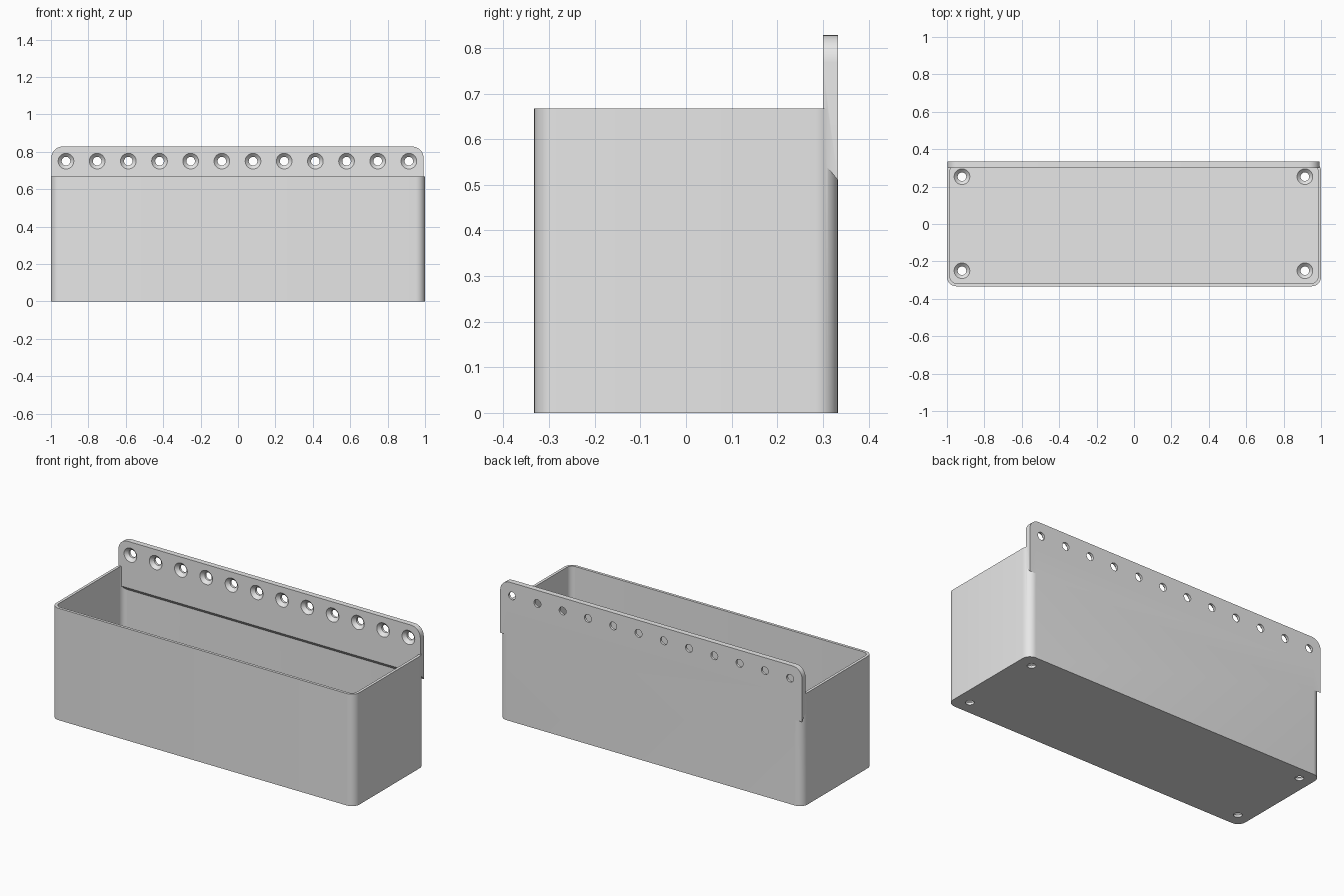
import bpy, bmesh, math
from mathutils import Matrix

cube = bpy.data.objects.get("Cube")
if cube:
    bpy.data.objects.remove(cube, do_unlink=True)

# Main sizes
HALF_X, HALF_Y, HEIGHT = 1.0, 0.333, 0.667
WALL, FLOOR, RADIUS = 0.0165, 0.033, 0.05
PLATE_FRONT, PLATE_TOP = 0.30, 0.828
PLATE_LOW, PLATE_LOW_FRONT = 0.51, 0.55
SHIFT = -0.003          # plate and screw holes sit slightly off centre

grey = bpy.data.materials.new("grey_plastic")
grey.use_nodes = True
grey.diffuse_color = (0.8, 0.8, 0.8, 1)
grey.node_tree.nodes["Principled BSDF"].inputs["Base Color"].default_value = (0.8, 0.8, 0.8, 1)


def make_object(name, bm):
    bmesh.ops.recalc_face_normals(bm, faces=bm.faces)
    mesh = bpy.data.meshes.new(name)
    bm.to_mesh(mesh)
    bm.free()
    mesh.materials.append(grey)
    obj = bpy.data.objects.new(name, mesh)
    bpy.context.collection.objects.link(obj)
    return obj


def outline(x0, x1, y0, y1, radii, steps=8):
    """Rectangle outline with a radius per corner, from upper right, anticlockwise."""
    points = []
    corners = [(x1, y1, -1, -1), (x0, y1, 1, -1), (x0, y0, 1, 1), (x1, y0, -1, 1)]
    for i, ((x, y, sx, sy), r) in enumerate(zip(corners, radii)):
        if r == 0:
            points.append((x, y))
            continue
        for k in range(steps + 1):
            a = math.pi / 2 * (i + k / steps)
            points.append((x + sx * r + r * math.cos(a), y + sy * r + r * math.sin(a)))
    return points


def prism(points, to_3d, offset):
    bm = bmesh.new()
    face = bm.faces.new([bm.verts.new(to_3d(u, v)) for u, v in points])
    result = bmesh.ops.extrude_face_region(bm, geom=[face])
    verts = [g for g in result["geom"] if isinstance(g, bmesh.types.BMVert)]
    bmesh.ops.translate(bm, verts=verts, vec=offset)
    return bm


def combine(target, other, operation):
    mod = target.modifiers.new(operation.lower(), 'BOOLEAN')
    mod.operation, mod.solver, mod.object = operation, 'EXACT', other
    bpy.context.view_layer.objects.active = target
    bpy.ops.object.modifier_apply(modifier=mod.name)
    bpy.data.objects.remove(other, do_unlink=True)


# Open box with rounded upright corners
box = make_object("storage_bin", prism(
    outline(-HALF_X, HALF_X, -HALF_Y, HALF_Y, [RADIUS] * 4),
    lambda u, v: (u, v, 0), (0, 0, HEIGHT)))
ix, iy = HALF_X - WALL, HALF_Y - WALL
cavity = make_object("cavity_cutter", prism(
    outline(-ix, ix, -iy, iy, [RADIUS - WALL] * 4),
    lambda u, v: (u, v, FLOOR), (0, 0, HEIGHT)))
combine(box, cavity, 'DIFFERENCE')

# Mounting plate with rounded top corners and a sloping underside
bm = prism(
    outline(SHIFT - 0.995, SHIFT + 0.995, PLATE_LOW, PLATE_TOP, [0.06, 0.06, 0, 0]),
    lambda u, v: (u, HALF_Y, v), (0, PLATE_FRONT - HALF_Y, 0))
for v in bm.verts:
    if v.co.z < PLATE_LOW + 0.001 and v.co.y < PLATE_FRONT + 0.001:
        v.co.z = PLATE_LOW_FRONT
combine(box, make_object("mounting_plate", bm), 'UNION')


# Countersunk screw holes, turned from one profile
def add_screw(bm, matrix, sides=32):
    rings = []
    for r, z in [(0.023, -0.08), (0.023, -0.019), (0.047, 0.005)]:
        rings.append([bm.verts.new(matrix @ Matrix.Rotation(math.tau * k / sides, 4, 'Z')
                                   @ Matrix.Translation((r, 0, z)).to_translation())
                      for k in range(sides)])
    for low, high in zip(rings, rings[1:]):
        for k in range(sides):
            n = (k + 1) % sides
            bm.faces.new((low[k], low[n], high[n], high[k]))
    bm.faces.new(rings[0][::-1])
    bm.faces.new(rings[-1])


bm = bmesh.new()
face_front = Matrix.Rotation(math.pi / 2, 4, 'X')
for i in range(12):
    x = SHIFT + (i - 5.5) / 6
    add_screw(bm, Matrix.Translation((x, PLATE_FRONT, 0.75)) @ face_front)
for x in (-5.5 / 6, 5.5 / 6):
    for y in (-0.25, 0.253):
        add_screw(bm, Matrix.Translation((SHIFT + x, y, FLOOR)))
combine(box, make_object("screw_cutters", bm), 'DIFFERENCE')

# Smooth round corners, keep crisp edges
bpy.ops.object.select_all(action='DESELECT')
box.select_set(True)
bpy.context.view_layer.objects.active = box
bpy.ops.object.shade_smooth_by_angle(angle=math.radians(30))
